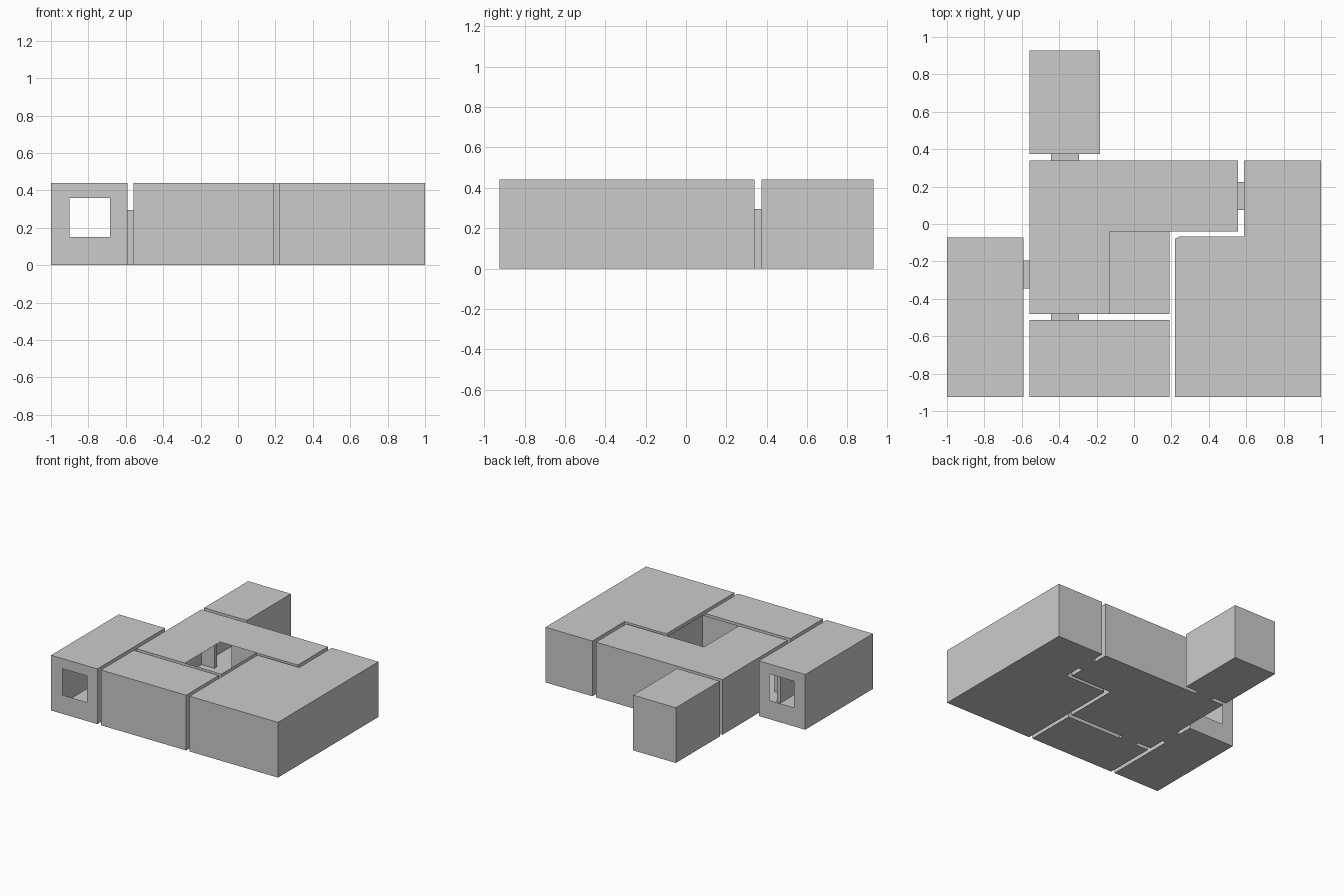
import bpy, bmesh

if "Cube" in bpy.data.objects:
    bpy.data.objects.remove(bpy.data.objects["Cube"])

H = 0.44        # room height
DOOR = 0.295    # door height


def finish(name, bm):
    bmesh.ops.remove_doubles(bm, verts=bm.verts, dist=1e-5)
    mesh = bpy.data.meshes.new(name)
    bm.to_mesh(mesh)
    bm.free()
    obj = bpy.data.objects.new(name, mesh)
    bpy.context.collection.objects.link(obj)


def face(bm, pts):
    bm.faces.new([bm.verts.new(p) for p in pts])


def wall(bm, a, b, opening):
    """Thin wall from a to b; opening = (lo, hi, z0, z1) along the wall's axis."""
    ts, zs, hole = [0, 1], [0, H], None
    if opening:
        lo, hi, z0, z1 = opening
        k = 0 if abs(b[0] - a[0]) > abs(b[1] - a[1]) else 1
        hole = sorted((c - a[k]) / (b[k] - a[k]) for c in (lo, hi))
        ts = [0] + hole + [1]
        zs = sorted({0, z0, z1, H})

    def at(t, z):
        return (a[0] + (b[0] - a[0]) * t, a[1] + (b[1] - a[1]) * t, z)

    for t0, t1 in zip(ts, ts[1:]):
        for z0, z1 in zip(zs, zs[1:]):
            if hole and t0 == hole[0] and opening[2] <= z0 < opening[3]:
                continue
            face(bm, [at(t0, z0), at(t1, z0), at(t1, z1), at(t0, z1)])


def room(name, outline, openings, ceiling=None):
    """Hollow room: counter-clockwise outline, openings keyed by wall index."""
    bm = bmesh.new()
    face(bm, [(x, y, 0) for x, y in reversed(outline)])
    face(bm, [(x, y, H) for x, y in (ceiling or outline)])
    for i, a in enumerate(outline):
        wall(bm, a, outline[(i + 1) % len(outline)], openings.get(i))
    finish(name, bm)


def rect(x0, x1, y0, y1):
    return [(x0, y0), (x1, y0), (x1, y1), (x0, y1)]


def doorway(name, x0, x1, y0, y1, along_x):
    """Short passage: floor, lintel and two jambs, open at both ends."""
    bm = bmesh.new()
    p = rect(x0, x1, y0, y1)
    face(bm, [(x, y, 0) for x, y in reversed(p)])
    face(bm, [(x, y, DOOR) for x, y in p])
    for i in ((0, 2) if along_x else (1, 3)):
        a, b = p[i], p[(i + 1) % 4]
        face(bm, [(*a, 0), (*b, 0), (*b, DOOR), (*a, DOOR)])
    finish(name, bm)


# Door and window openings
door_x = (-0.445, -0.295, 0, DOOR)
door_left = (-0.345, -0.195, 0, DOOR)
door_right = (0.075, 0.225, 0, DOOR)
window = (-0.90, -0.685, 0.15, 0.36)

# Central L-shaped room, ceiling open over the inner corner
room("central_room",
     [(-0.56, -0.48), (0.19, -0.48), (0.19, -0.04), (0.555, -0.04), (0.555, 0.34), (-0.56, 0.34)],
     {0: door_x, 3: door_right, 4: door_x, 5: door_left},
     ceiling=[(-0.56, -0.48), (-0.13, -0.48), (-0.13, -0.04), (0.555, -0.04),
              (0.555, 0.34), (-0.56, 0.34)])

# Surrounding rooms
room("left_room", rect(-1, -0.592, -0.925, -0.073), {0: window, 1: door_left, 2: window})
room("front_room", rect(-0.56, 0.19, -0.925, -0.513), {2: door_x})
room("back_room", rect(-0.56, -0.183, 0.373, 0.928), {0: door_x})
room("right_room",
     [(0.22, -0.925), (1, -0.925), (1, 0.34), (0.588, 0.34), (0.588, -0.068),
      (0.24, -0.068), (0.22, -0.078)],
     {3: door_right})

# Doorway passages
doorway("left_doorway", -0.592, -0.56, -0.345, -0.195, True)
doorway("right_doorway", 0.555, 0.588, 0.075, 0.225, True)
doorway("front_doorway", -0.445, -0.295, -0.513, -0.48, False)
doorway("back_doorway", -0.445, -0.295, 0.34, 0.373, False)
